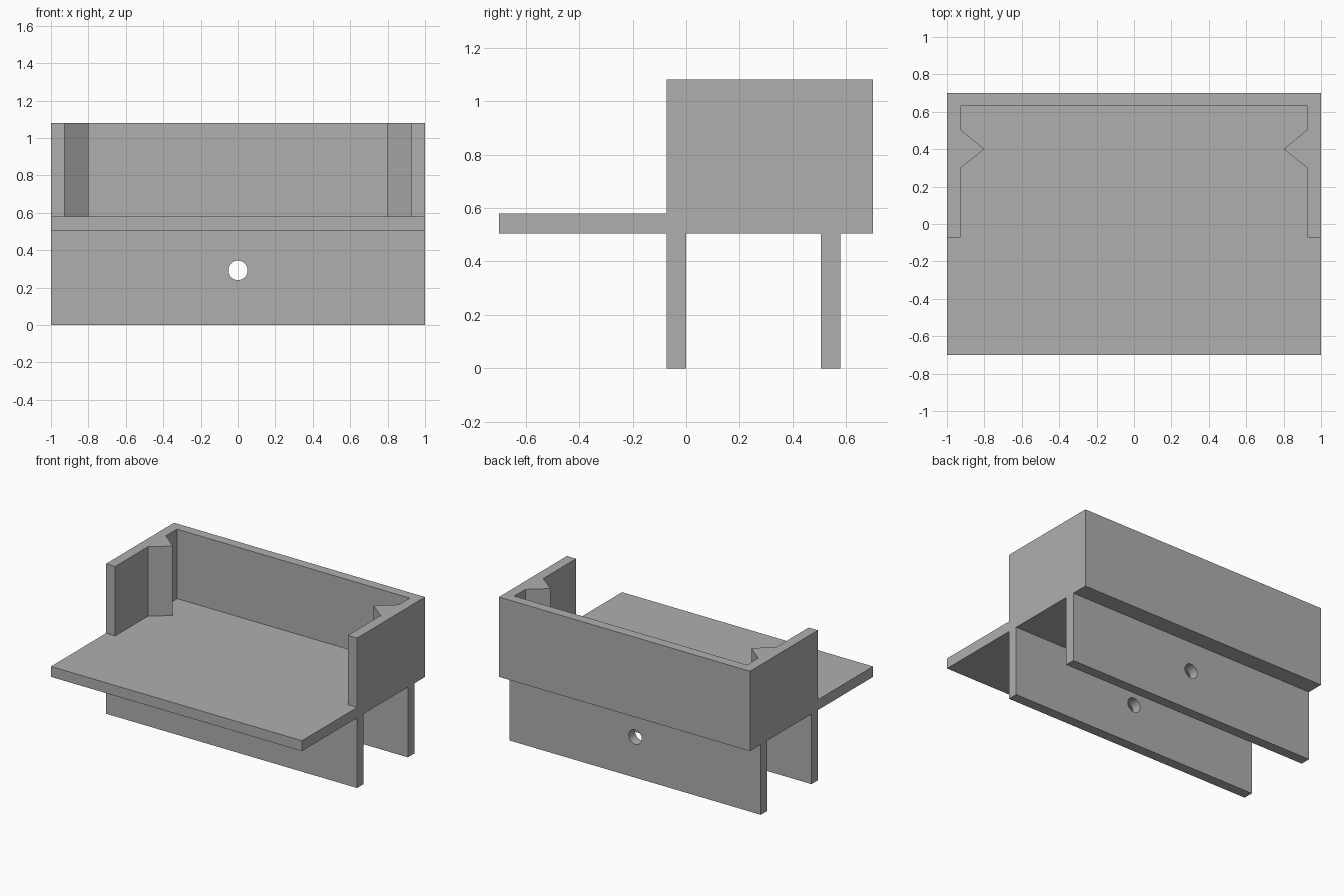
import bpy
import bmesh
import math
from mathutils import Vector

if "Cube" in bpy.data.objects:
    bpy.data.objects.remove(bpy.data.objects["Cube"], do_unlink=True)

# Single flat colour
grey = bpy.data.materials.new("plain_grey")
grey.use_nodes = True
colour = (0.43, 0.43, 0.43, 1)
grey.diffuse_color = colour
grey.node_tree.nodes["Principled BSDF"].inputs["Base Color"].default_value = colour

# Shared dimensions
FRONT, BACK = -0.7, 0.7
PLATE_LOW, PLATE_TOP, WALL_TOP = 0.505, 0.58, 1.08
WALL_FRONT = -0.073
THICK = 0.073


def prism(name, outline, low, high):
    """Extrude a flat x, y outline from height low to height high."""
    bm = bmesh.new()
    face = bm.faces.new([bm.verts.new((x, y, low)) for x, y in outline])
    top = bmesh.ops.extrude_face_region(bm, geom=[face])["geom"]
    moved = [v for v in top if isinstance(v, bmesh.types.BMVert)]
    bmesh.ops.translate(bm, verts=moved, vec=Vector((0, 0, high - low)))
    bmesh.ops.recalc_face_normals(bm, faces=bm.faces)
    mesh = bpy.data.meshes.new(name)
    bm.to_mesh(mesh)
    bm.free()
    mesh.materials.append(grey)
    obj = bpy.data.objects.new(name, mesh)
    bpy.context.collection.objects.link(obj)
    return obj


def slab(name, y0, y1, low, high):
    return prism(name, [(-1, y0), (1, y0), (1, y1), (-1, y1)], low, high)


# Base plate
slab("base_plate", FRONT, BACK, PLATE_LOW, PLATE_TOP)

# U-shaped wall with a pointed rib inside each arm
inner = 1 - THICK
half = [(1, BACK), (1, WALL_FRONT), (inner, WALL_FRONT), (inner, 0.3),
        (0.8, 0.4), (inner, 0.505), (inner, 0.63)]
mirrored = [(-x, y) for x, y in reversed(half)]
prism("tray_wall", half + mirrored, PLATE_TOP, WALL_TOP)

# Round cutter for the holes
bpy.ops.mesh.primitive_cylinder_add(
    vertices=48, radius=0.052, depth=3,
    location=(0, 0, 0.292), rotation=(math.pi / 2, 0, 0))
cutter = bpy.context.object
cutter.name = "hole_cutter"
cutter.data.materials.append(grey)
cutter.hide_render = True
cutter.display_type = 'WIRE'

# Two hanging panels, each drilled through
for name, y0 in (("front_panel", WALL_FRONT), ("rear_panel", 0.505)):
    panel = slab(name, y0, y0 + THICK, 0, PLATE_LOW)
    cut = panel.modifiers.new("hole", 'BOOLEAN')
    cut.operation = 'DIFFERENCE'
    cut.solver = 'EXACT'
    cut.object = cutter
    bpy.ops.object.select_all(action='DESELECT')
    panel.select_set(True)
    bpy.context.view_layer.objects.active = panel
    bpy.ops.object.modifier_apply(modifier=cut.name)
    bpy.ops.object.shade_smooth_by_angle(angle=math.radians(30))

bpy.data.objects.remove(cutter, do_unlink=True)
